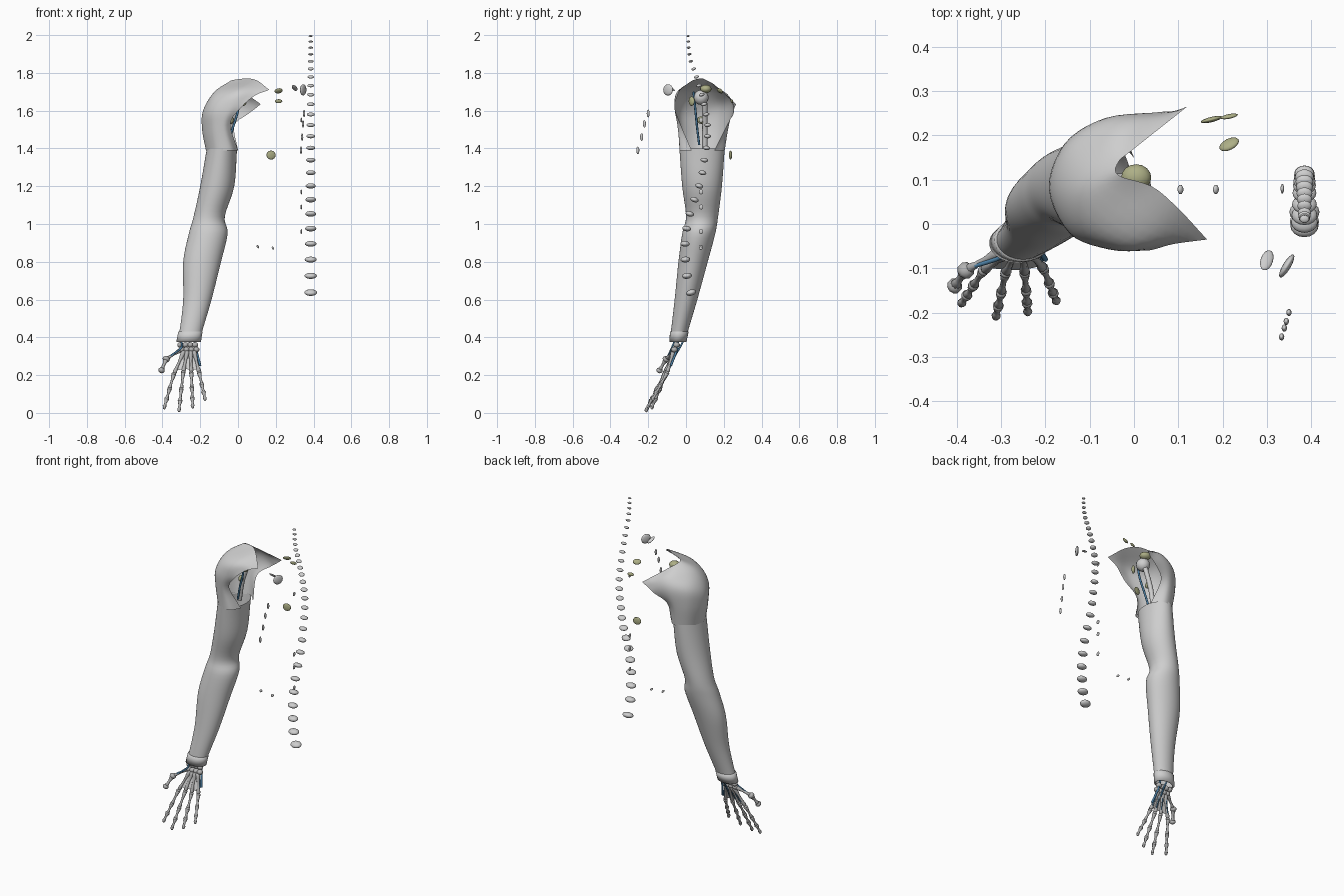
import bpy
import bmesh
from math import cos, sin, tau
from mathutils import Vector, Matrix

cube = bpy.data.objects.get("Cube")
if cube:
    bpy.data.objects.remove(cube)


def material(name, *rgb):
    mat = bpy.data.materials.new(name)
    mat.use_nodes = True
    mat.diffuse_color = (*rgb, 1)
    shader = next(n for n in mat.node_tree.nodes if n.type == "BSDF_PRINCIPLED")
    shader.inputs["Base Color"].default_value = (*rgb, 1)
    return mat


PALE = material("pale grey", .62, .62, .62)
BONE = material("bone grey", .45, .45, .45)
BLUE = material("vein blue", .08, .24, .42)
OLIVE = material("olive", .42, .43, .24)


def spline(points, steps):
    """Smooth curve passing through every control point."""
    pts = [Vector(p) for p in points]
    pts = [pts[0] * 2 - pts[1], *pts, pts[-1] * 2 - pts[-2]]
    out = []
    for a, b, c, d in zip(pts, pts[1:], pts[2:], pts[3:]):
        for k in range(steps):
            t = k / steps
            out.append((b * 2 + (c - a) * t + (a * 2 - b * 5 + c * 4 - d) * t * t
                        + (b * 3 - a - c * 3 + d) * t ** 3) / 2)
    return out + [pts[-2]]


def finish(name, bm, mat):
    bmesh.ops.recalc_face_normals(bm, faces=bm.faces)
    mesh = bpy.data.meshes.new(name)
    bm.to_mesh(mesh)
    bm.free()
    mesh.materials.append(mat)
    obj = bpy.data.objects.new(name, mesh)
    bpy.context.collection.objects.link(obj)
    for poly in mesh.polygons:
        poly.use_smooth = True
    return obj


def loft(name, rows, mat, closed=True, caps=False):
    """Skin a list of equal length rows."""
    bm = bmesh.new()
    grid = [[bm.verts.new(p) for p in row] for row in rows]
    count = len(grid[0])
    for low, high in zip(grid, grid[1:]):
        for i in range(count if closed else count - 1):
            j = (i + 1) % count
            bm.faces.new((low[i], low[j], high[j], high[i]))
    if caps:
        bm.faces.new(grid[0])
        bm.faces.new(grid[-1])
    return finish(name, bm, mat)


def ring(x0, x1, y0, y1, z, count=40):
    cx, cy, rx, ry = (x0 + x1) / 2, (y0 + y1) / 2, (x1 - x0) / 2, (y1 - y0) / 2
    return [(cx + rx * cos(tau * i / count), cy + ry * sin(tau * i / count), z)
            for i in range(count)]


def blob(name, loc, size, mat, normal=(0, 0, 1), seg=16):
    """Flattened ball whose short axis points along normal."""
    bm = bmesh.new()
    turn = Vector(normal).to_track_quat("Z", "Y").to_matrix().to_4x4()
    place = Matrix.Translation(loc) @ turn @ Matrix.Diagonal((*size, 1))
    bmesh.ops.create_uvsphere(bm, u_segments=seg, v_segments=seg // 2, radius=1, matrix=place)
    return finish(name, bm, mat)


def bone(name, a, b, r, mat=BONE):
    """Waisted shaft with knuckled ends."""
    a, b = Vector(a), Vector(b)
    turn = (b - a).to_track_quat("Z", "Y")
    rows = []
    for t, s in ((0, .5), (.06, 1.1), (.2, 1), (.45, .6), (.7, .65), (.9, 1), (1, .5)):
        rows.append([a.lerp(b, t) + turn @ Vector((cos(tau * i / 10), sin(tau * i / 10), 0)) * r * s
                     for i in range(10)])
    return loft(name, rows, mat, caps=True)


def vessel(name, points, radius, mat=BLUE):
    curve = bpy.data.curves.new(name, "CURVE")
    curve.dimensions = "3D"
    curve.bevel_depth = radius
    curve.bevel_resolution = 2
    path = spline(points, 5)
    line = curve.splines.new("POLY")
    line.points.add(len(path) - 1)
    for point, co in zip(line.points, path):
        point.co = (*co, 1)
    curve.materials.append(mat)
    obj = bpy.data.objects.new(name, curve)
    bpy.context.collection.objects.link(obj)


# Arm sleeve: left, right, front, back limits at each height
limits = [(-.325, -.2, -.085, 0), (-.31, -.19, -.08, .01), (-.29, -.14, -.06, .06),
          (-.29, -.09, -.04, .115), (-.26, -.055, -.02, .155), (-.235, -.07, 0, .17),
          (-.2, -.02, -.02, .19), (-.165, -.005, -.035, .205)]
heights = (.38, .43, .6, .8, .95, 1.04, 1.2, 1.4)
left = spline([(a, b, z) for (a, b, c, d), z in zip(limits, heights)], 5)
deep = spline([(c, d, z) for (a, b, c, d), z in zip(limits, heights)], 5)
loft("arm_sleeve", [ring(p.x, p.y, q.x, q.y, p.z) for p, q in zip(left, deep)], PALE)

# Cuff at the wrist
loft("wrist_cuff", [ring(-.315, -.205, -.075, -.01, .375), ring(-.327, -.196, -.088, .002, .375),
                    ring(-.316, -.188, -.085, .014, .43), ring(-.31, -.19, -.08, .01, .432)], PALE)

# Shoulder shell: rows run from the front edge round the outside to the back edge
shell = [
    [(0, .03, 1.39), (-.04, -.03, 1.39), (-.12, -.02, 1.39), (-.17, .07, 1.39),
     (-.14, .17, 1.39), (-.06, .205, 1.39), (0, .15, 1.39)],
    [(-.04, -.03, 1.53), (-.08, -.045, 1.52), (-.145, -.015, 1.51), (-.19, .08, 1.5),
     (-.155, .18, 1.52), (-.08, .225, 1.52), (-.02, .215, 1.52)],
    [(.02, -.06, 1.62), (-.05, -.058, 1.62), (-.14, -.02, 1.61), (-.185, .08, 1.6),
     (-.15, .18, 1.62), (-.06, .24, 1.62), (.05, .25, 1.58)],
    [(.09, -.045, 1.68), (0, -.045, 1.7), (-.09, .01, 1.7), (-.125, .08, 1.7),
     (-.1, .16, 1.69), (-.02, .225, 1.68), (.09, .255, 1.61)],
    [(.165, -.035, 1.71), (.1, .035, 1.76), (.04, .085, 1.77), (-.035, .11, 1.76),
     (-.035, .14, 1.745), (0, .17, 1.72), (.12, .265, 1.635)]]
across = [spline(row, 5) for row in shell]
columns = [spline(col, 5) for col in zip(*across)]
loft("shoulder_shell", columns, PALE, closed=False)

# Shoulder joint inside the shell
blob("shoulder_ball", (0, .08, 1.67), (.04, .04, .04), PALE)
blob("shoulder_pad", (.005, .105, 1.715), (.034, .03, .022), OLIVE)
blob("joint_pad", (.03, .03, 1.65), (.02, .025, .01), OLIVE, (1, -1, 0))
blob("lower_pad", (-.035, .08, 1.55), (.02, .02, .012), OLIVE, (1, 0, 0))
vessel("shoulder_vein", [(.01, .04, 1.7), (0, .05, 1.6), (-.03, .06, 1.5), (-.05, .07, 1.42)], .006)
vessel("arm_tendon", [(0, .1, 1.64), (-.04, .1, 1.52), (-.06, .1, 1.4)], .014, PALE)

# Wrist bones in two rows
for row in range(2):
    for i in range(4):
        blob("wrist_bone", (-.305 + .026 * i + .006 * row, -.05 - .012 * row, .36 - .025 * row),
             (.018, .018, .015), BONE, seg=10)

# Four fingers, each with a palm bone and three finger bones
knuckles = [(-.34, -.105, .205), (-.29, -.11, .215), (-.247, -.11, .212), (-.205, -.1, .212)]
tips = [(-.39, -.18, .03), (-.312, -.21, .015), (-.24, -.2, .035), (-.175, -.175, .075)]
for n, (knuckle, tip) in enumerate(zip(knuckles, tips)):
    root = (-.285 + .017 * n, -.065, .33)
    bone("palm_bone", root, knuckle, .012)
    joints = [Vector(knuckle).lerp(Vector(tip), t) for t in (0, .45, .75, 1)]
    for a, b in zip(joints, joints[1:]):
        bone("finger_bone", a, b, .0105)
        blob("finger_joint", a, (.013, .013, .009), BONE, Vector(tip) - Vector(knuckle), 10)
    blob("fingertip", tip, (.009, .009, .012), BONE, seg=10)
    vessel("finger_vein", [root, Vector(root).lerp(Vector(knuckle), .5) + Vector((.006, .012, 0)),
                           knuckle], .003)

# Thin web over the back of the palm
web = [Vector((-.285 + .017 * n, -.066, .33)) for n in range(4)]
loft("palm_web", [web, [Vector(k).lerp(w, .15) for k, w in zip(knuckles, web)]], PALE, closed=False)

# Thumb
thumb = [(-.3, -.06, .335), (-.38, -.105, .285), (-.405, -.14, .225)]
bone("thumb_base", thumb[0], thumb[1], .011)
bone("thumb_bone", thumb[1], thumb[2], .013)
for point, r in zip(thumb[1:], (.02, .018)):
    blob("thumb_joint", point, (r, r, r * .8), BONE, (-1, -1, -2), 10)

# Wrist veins
vessel("outer_vein", [(-.3, -.06, .38), (-.3, -.075, .345), (-.36, -.095, .3)], .005)
vessel("inner_vein", [(-.23, -.04, .39), (-.22, -.05, .33), (-.2, -.08, .25)], .006)
vessel("middle_vein", [(-.26, -.01, .39), (-.25, -.03, .35), (-.25, -.06, .3)], .005)

# Spinal discs along a curved path, growing toward the bottom
path = spline([(.01, 2, 0), (.02, 1.88, 0), (.05, 1.79, 0), (.1, 1.62, 0), (.115, 1.5, 0),
               (.1, 1.35, 0), (.07, 1.2, 0), (.02, 1.05, 0), (-.005, .9, 0), (.005, .73, 0),
               (.03, .63, 0)], 8)
for i in range(24):
    z = 1.995 - .028 * i - .00135 * i * i
    k = min(range(1, len(path) - 1), key=lambda j: abs(path[j].y - z))
    slope = path[k - 1] - path[k + 1]
    r = .011 + .001 * i
    blob("spinal_disc", (.385, path[k].x, z), (r, r * .8, .005 + .0005 * i), PALE,
         (0, slope.x, slope.y))

# Breastbone cartilage
blob("breast_cartilage", (.345, -.095, 1.71), (.03, .03, .009), PALE, (1, -.6, 0))
blob("collar_cartilage", (.3, -.082, 1.72), (.014, .028, .006), PALE, (.2, .6, 1))

# Rib cartilage beads
for y, z in ((-.2, 1.585), (-.22, 1.53), (-.235, 1.46), (-.255, 1.39)):
    blob("rib_bead", (.35 + (y + .2) * .3, y, z), (.008, .02, .006), PALE, (1, 0, 0))
for z in (1.55, 1.17, 1.09, .96):
    blob("rib_sliver", (.335, .08, z), (.012, .014, .004), PALE, (1, 0, 0), 10)
for x, z in ((.105, .88), (.185, .872)):
    blob("rib_tip", (x, .078, z), (.011, .009, .006), PALE, (1, 0, .5), 10)

# Olive pads behind the shoulder
blob("upper_back_pad", (.215, .18, 1.705), (.024, .017, .008), OLIVE, (-.4, .8, .8))
blob("middle_back_pad", (.215, .243, 1.65), (.02, .011, .005), OLIVE, (-.2, 1, .2))
blob("lower_back_pad", (.175, .236, 1.365), (.025, .024, .006), OLIVE, (-.25, 1, 0))
